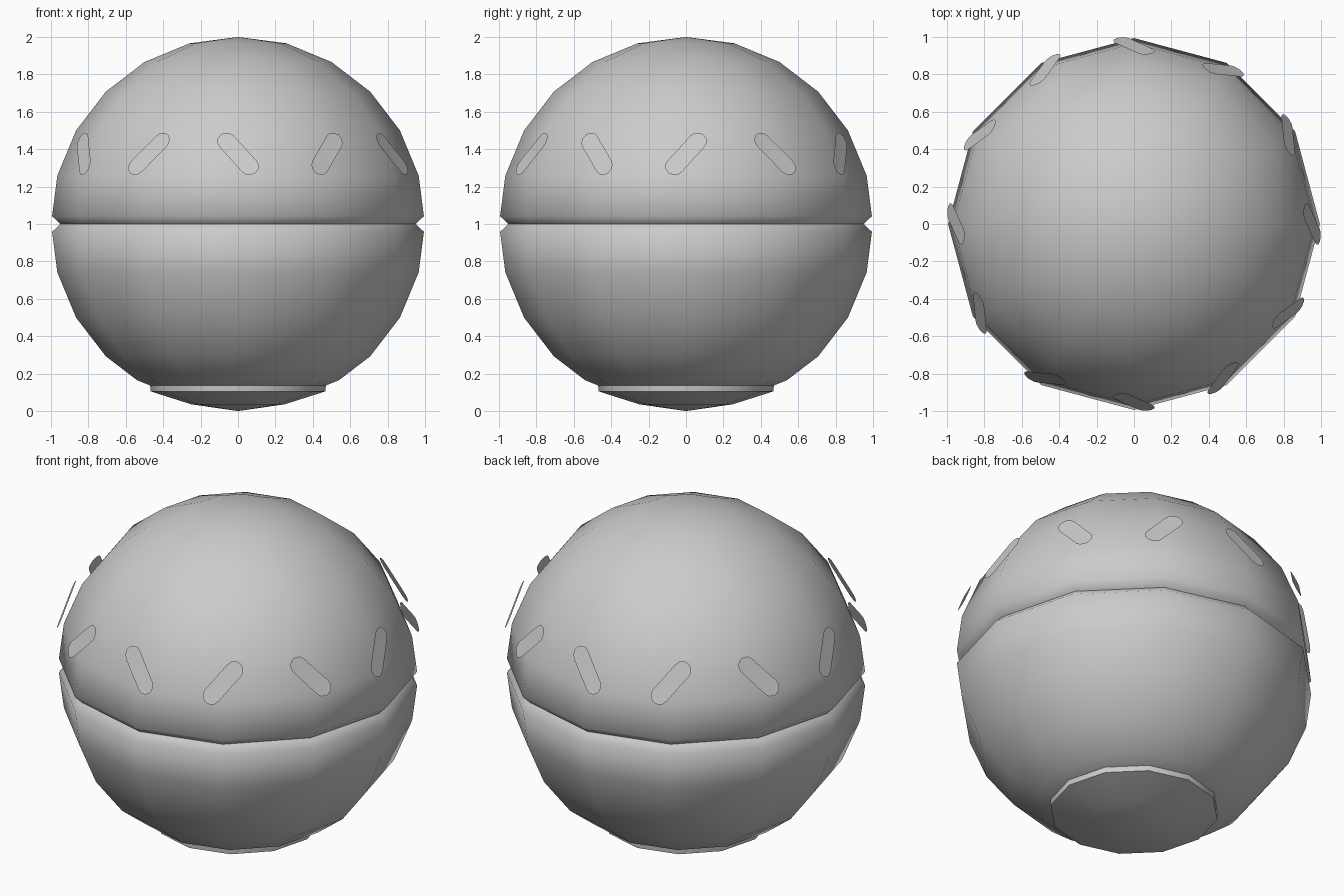
import bpy, bmesh
from math import sin, cos, pi, radians
from mathutils import Matrix, Vector

if "Cube" in bpy.data.objects:
    bpy.data.objects.remove(bpy.data.objects["Cube"])

SIDES = 12


def make_object(name, bm):
    mesh = bpy.data.meshes.new(name)
    bm.to_mesh(mesh)
    bm.free()
    ob = bpy.data.objects.new(name, mesh)
    bpy.context.collection.objects.link(ob)
    return ob


def lathe(name, profile):
    """Spin an (r, z) profile round z, smooth with sharp creases."""
    bm = bmesh.new()
    verts = [bm.verts.new((r, 0, z)) for r, z in profile]
    edges = [bm.edges.new(pair) for pair in zip(verts, verts[1:])]
    bmesh.ops.spin(bm, geom=verts + edges, cent=(0, 0, 0), axis=(0, 0, 1),
                   angle=2 * pi, steps=SIDES, use_merge=False)
    bmesh.ops.remove_doubles(bm, verts=bm.verts, dist=0.0005)
    bmesh.ops.recalc_face_normals(bm, faces=bm.faces)
    ob = make_object(name, bm)
    bpy.context.view_layer.objects.active = ob
    ob.select_set(True)
    bpy.ops.object.shade_smooth_by_angle(angle=radians(60))
    ob.select_set(False)
    return ob


def arc(first, last):
    """Points on the unit ball, in 15 degree steps of latitude."""
    return [(cos(radians(a)), 1 + sin(radians(a))) for a in range(first, last + 1, 15)]


# Upper half, with a bevelled lower rim forming half of the groove
lathe("upper_bun", [(0.95, 1.0), (0.994, 1.042)] + arc(15, 75) + [(0, 2)])

# Lower half, with the other half of the groove and the recessed base
lathe("lower_bun", [(0.467, 0.105), (0.47, 0.137), (0.54, 0.165)] + arc(-45, -15)
      + [(0.994, 0.958), (0.95, 1.0)])
lathe("base_cap", [(0, 0.0), (0.25, 0.036), (0.467, 0.105)])

# Flat seeds floating just above the upper half, leaning alternately
tilt = Matrix.Rotation(radians(90 - 22.3), 4, 'X')
bm = bmesh.new()
for i in range(12):
    lean = Matrix.Rotation(radians(40 if i % 2 == 0 else -40), 4, 'Z')
    place = (Matrix.Rotation(i * pi / 6, 4, 'Z')
             @ Matrix.Translation((0, -0.952, 1.375)) @ tilt @ lean)
    outline = []
    for end in (0, 1):
        for k in range(7):
            a = end * pi + k * pi / 6
            outline.append(Vector((0.05 * cos(a), 0.05 * sin(a) + (0.095 if end == 0 else -0.095), 0)))
    bm.faces.new([bm.verts.new(place @ p) for p in outline])
make_object("seeds", bm)
